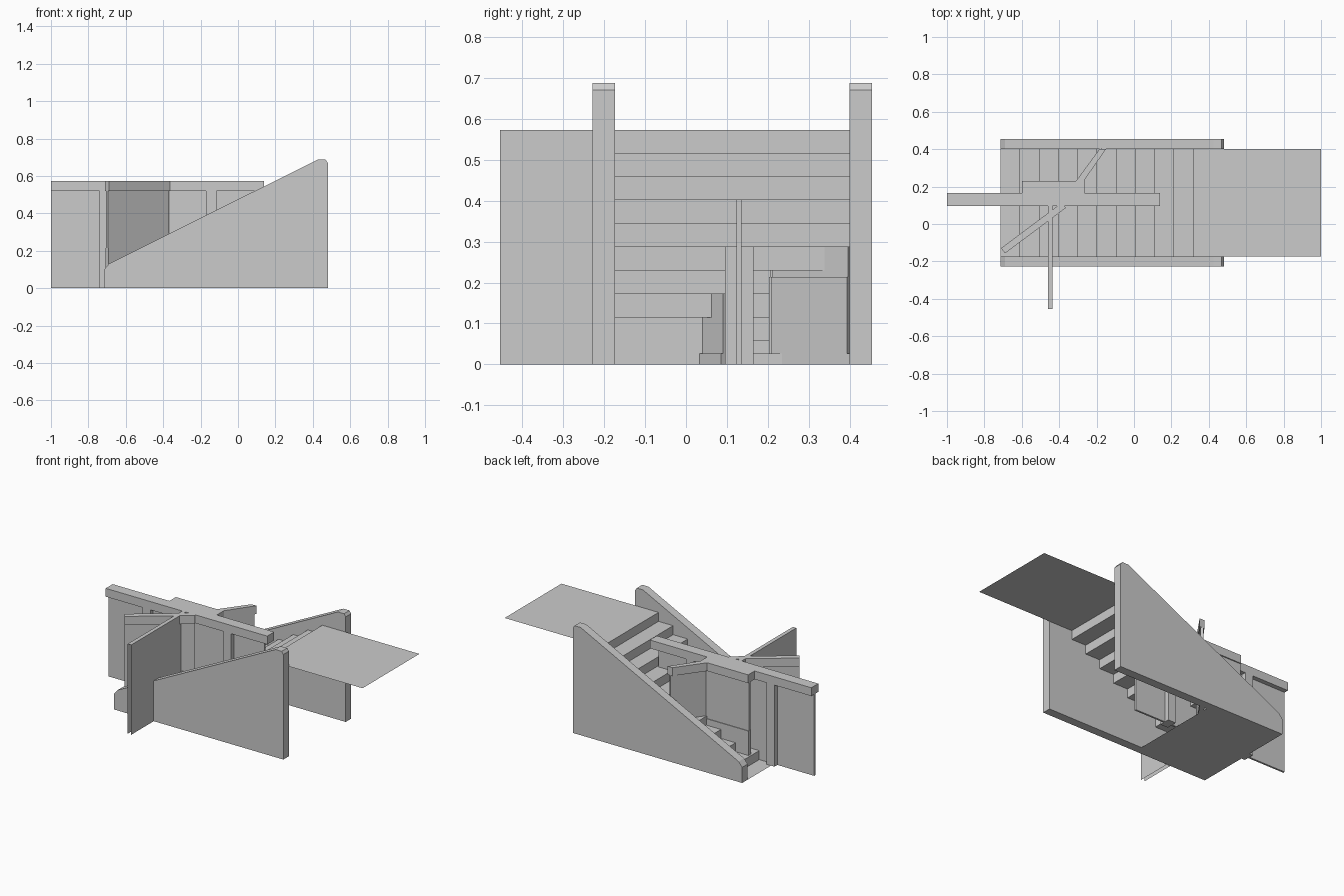
import bpy, math

if "Cube" in bpy.data.objects:
    bpy.data.objects.remove(bpy.data.objects["Cube"])

def mesh(name, verts, faces):
    me = bpy.data.meshes.new(name)
    me.from_pydata(verts, [], faces)
    me.update()
    ob = bpy.data.objects.new(name, me)
    bpy.context.collection.objects.link(ob)
    return ob

def prism(name, outline, to3d, a, b):
    """Closed outline extruded from a to b."""
    n = len(outline)
    v = [to3d(p, a) for p in outline] + [to3d(p, b) for p in outline]
    f = [tuple(range(n))[::-1], tuple(range(n, 2 * n))]
    f += [(i, (i + 1) % n, n + (i + 1) % n, n + i) for i in range(n)]
    return mesh(name, v, f)

def xz(p, y):
    return (p[0], y, p[1])

def xy(p, z):
    return (p[0], p[1], z)

def box(name, x0, x1, y0, y1, z0, z1):
    return prism(name, [(x0, y0), (x1, y0), (x1, y1), (x0, y1)], xy, z0, z1)

def wall(name, p, q, width, z0, z1):
    """Straight wall between two plan points."""
    dx, dy = q[0] - p[0], q[1] - p[1]
    l = math.hypot(dx, dy)
    nx, ny = -dy / l * width / 2, dx / l * width / 2
    return prism(name, [(p[0] - nx, p[1] - ny), (q[0] - nx, q[1] - ny),
                        (q[0] + nx, q[1] + ny), (p[0] + nx, p[1] + ny)], xy, z0, z1)

TOP, BEAM = 0.573, 0.52
Y0, Y1 = -0.173, 0.40

# Sloped side walls
side = [(-0.715, 0), (0.48, 0), (0.48, 0.67), (0.468, 0.687), (0.425, 0.687),
        (-0.69, 0.13), (-0.715, 0.10)]
for label, a, b in (("front", -0.228, Y0), ("back", Y1, 0.455)):
    prism(label + "_side_wall", side, xz, a, b)

# Stair ribbon running into the upper landing
line = []
for k in range(10):
    x = -0.612 + 0.103 * k
    line += [(x, TOP / 10 * k), (x, TOP / 10 * (k + 1))]
line.append((1.0, TOP))
n = len(line)
mesh("stairs_and_landing", [xz(p, Y0) for p in line] + [xz(p, Y1) for p in line],
     [(i, i + 1, n + i + 1, n + i) for i in range(n - 1)])

# Ground at the foot of the stairs
mesh("ground", [(-0.715, Y0, 0), (-0.2, Y0, 0), (-0.2, Y1, 0), (-0.715, Y1, 0)],
     [(0, 1, 2, 3)])

# Main dividing wall: beam, posts, thin panel
box("main_beam", -1.0, 0.14, 0.095, 0.165, BEAM, TOP)
for i, x in enumerate((-0.74, -0.17)):
    box("main_post_%d" % i, x, x + 0.055, 0.095, 0.165, 0, BEAM)
box("main_panel", -1.0, 0.10, 0.124, 0.136, 0, BEAM)

# Front diagonal wall
p, q = (-0.70, -0.143), (-0.375, 0.10)
wall("front_diagonal_beam", p, q, 0.035, BEAM, TOP)
wall("front_diagonal_panel", p, q, 0.016, 0, BEAM)
wall("front_diagonal_baseboard", p, q, 0.024, 0, 0.215)
wall("front_diagonal_sill", p, q, 0.035, 0, 0.026)

# Back bent wall: straight part, then diagonal part
bent = [(-0.6, 0.165), (-0.265, 0.165), (-0.265, 0.235), (-0.15, 0.40),
        (-0.185, 0.40), (-0.31, 0.23), (-0.6, 0.23)]
prism("bent_beam", bent, xy, BEAM, TOP)
prism("bent_sill", bent, xy, 0, 0.026)
a, b, c = (-0.6, 0.215), (-0.293, 0.215), (-0.168, 0.40)
for i, (s, t) in enumerate(((a, b), (b, c))):
    wall("bent_panel_%d" % i, s, t, 0.016, 0, BEAM)
    wall("bent_baseboard_%d" % i, s, t, 0.024, 0, 0.213)

# Cross wall, hollow and open at its front end
xa, xb, ya, yb = -0.46, -0.435, -0.455, 0.095
mesh("cross_wall",
     [(xa, ya, 0), (xa, yb, 0), (xa, yb, TOP), (xa, ya, TOP),
      (xb, ya, 0), (xb, yb, 0), (xb, yb, TOP), (xb, ya, TOP)],
     [(1, 0, 3, 2), (4, 5, 6, 7), (3, 7, 6, 2)])
